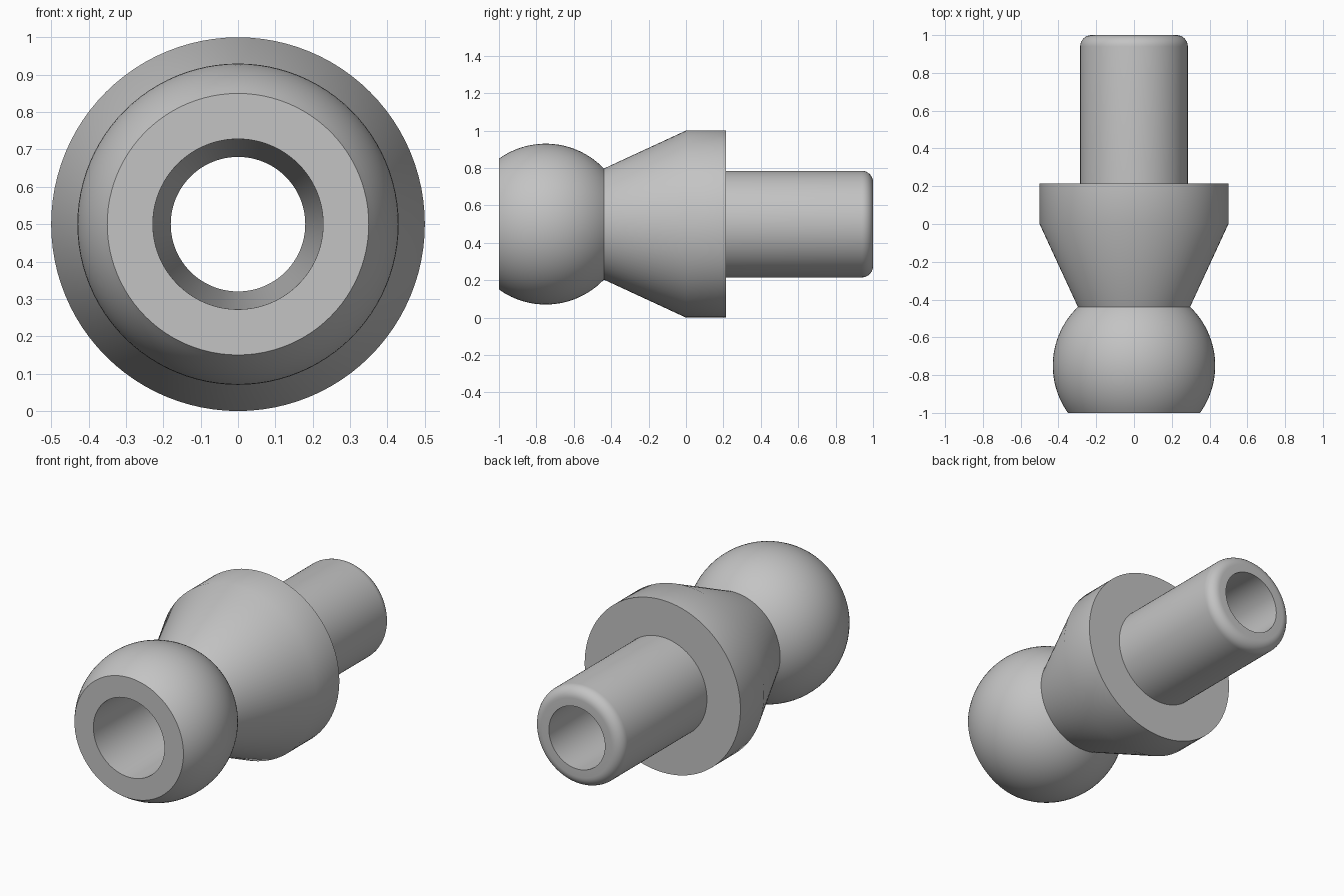
import bpy
import bmesh
from math import atan2, cos, pi, radians, sin
from mathutils import Matrix, Vector

SEGMENTS = 96
AXIS_Z = 0.5

cube = bpy.data.objects.get("Cube")
if cube:
    bpy.data.objects.remove(cube, do_unlink=True)

steel = bpy.data.materials.new("grey steel")
steel.use_nodes = True
colour = (0.55, 0.55, 0.55, 1)
steel.diffuse_color = colour
steel.node_tree.nodes["Principled BSDF"].inputs["Base Color"].default_value = colour


def arc(centre, radius, start, end, steps):
    """Profile points (y, radius) along a circular arc."""
    angles = [start + (end - start) * i / steps for i in range(steps + 1)]
    return [(centre[0] + radius * cos(a), centre[1] + radius * sin(a)) for a in angles]


def lathe(name, profile):
    """Spin a closed (y, radius) profile around the y-parallel axis."""
    bm = bmesh.new()
    verts = [bm.verts.new((r, y, 0)) for y, r in profile]
    edges = [bm.edges.new((a, b)) for a, b in zip(verts, verts[1:] + verts[:1])]
    bmesh.ops.spin(bm, geom=verts + edges, cent=(0, 0, 0), axis=(0, 1, 0),
                   angle=2 * pi, steps=SEGMENTS, use_merge=True)
    bmesh.ops.remove_doubles(bm, verts=bm.verts, dist=0.0001)
    bmesh.ops.recalc_face_normals(bm, faces=bm.faces)
    bmesh.ops.transform(bm, matrix=Matrix.Translation(Vector((0, 0, AXIS_Z))), verts=bm.verts)
    mesh = bpy.data.meshes.new(name)
    bm.to_mesh(mesh)
    bm.free()
    obj = bpy.data.objects.new(name, mesh)
    bpy.context.collection.objects.link(obj)
    mesh.materials.append(steel)
    bpy.ops.object.select_all(action="DESELECT")
    obj.select_set(True)
    bpy.context.view_layer.objects.active = obj
    bpy.ops.object.shade_smooth_by_angle(angle=radians(30))
    return obj


# Ball with a flat front, ending at the neck
ball = arc((-0.75, 0), 0.43, atan2(0.35, -0.25), atan2(0.297, 0.311), 24)
# Flared cone and straight collar
collar = [(0, 0.5), (0.215, 0.5)]
# Shaft with a rounded end
shaft = [(0.215, 0.285)] + arc((0.94, 0.225), 0.06, pi / 2, 0, 8)
# Tapered through bore
bore = [(1, 0.18), (-1, 0.228)]

lathe("ball_stud", ball + collar + shaft + bore)
